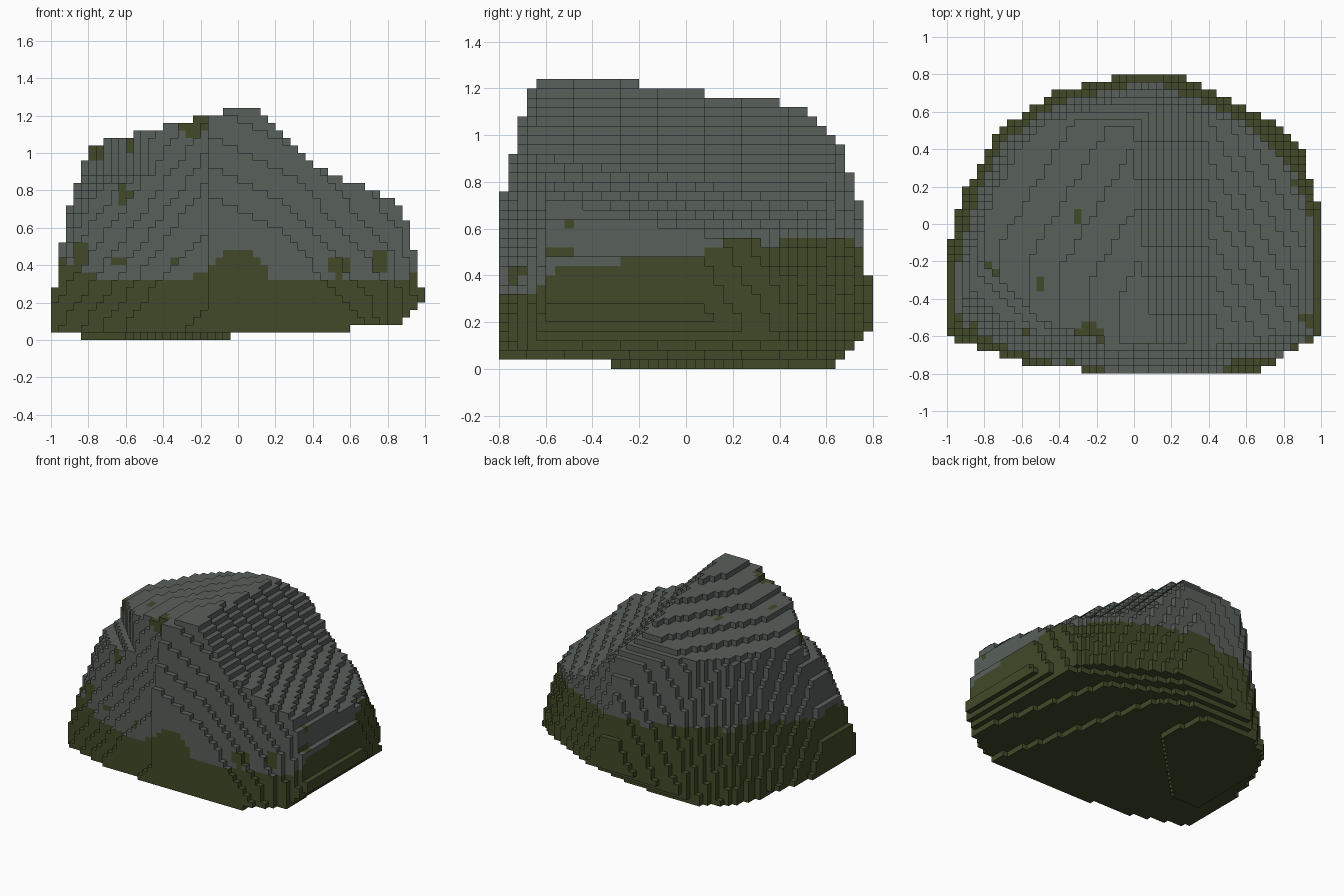
import bpy
import bmesh
from mathutils import Vector, noise

if "Cube" in bpy.data.objects:
    bpy.data.objects.remove(bpy.data.objects["Cube"])

STEP = 0.04
NX, NY, NZ = 50, 40, 31

# Facets of the boulder: a point is inside where a*x + b*y + c*z <= d
FACETS = [
    # gentle crown falling to the right, and the rounded back left slope
    (-0.2, 0.12, 1, 1.19), (-0.25, 0, 1, 1.243), (-1, 0, 1, 1.8),
    (1, 1, 1, 1.75), (1, 1, 0.6, 1.47),
    # back walls
    (0, 1, 0.12, 0.83), (0, 1, 0.4, 1.04), (0, 1, 1, 1.61),
    (-0.27, 1, 0.15, 0.835), (-0.75, 1, 0.15, 1.04), (-1.8, 1, 0.25, 1.82),
    (0.45, 1, 0.25, 0.95), (0.8, 1, 0.3, 1.2), (3, 1, 0.6, 3.18),
    # side walls
    (-1, 0, 0.17, 1.03), (-1, 0, 0.3, 1.11), (-1, 0.25, 0.17, 0.97),
    (1, 0, 0.2, 1.034), (1, 0, 0.4, 1.15),
    # front walls
    (0.12, -1, 0.25, 0.955), (0.25, -1, 0.22, 0.968), (0.55, -1, 0.1, 1.16),
    # undercut below the left and back sides
    (0.115, 0.03, -1, -0.014), (1, 0, -1, 0.765), (0, 1, -1, 0.602), (0.25, 0.5, -1, 0.28),
]

# The left slope is hollow: steep near the crown, then shallow
LEFT_SLOPES = [(1, 0.22, 1, 1.217), (0.43, 0.2, 1, 0.985)]

# Facets that only cut the front right part, beside the vertical front ridge
RIDGE_X = -0.16
SHOULDER_FACETS = [(-0.1, -1, 0.1, 0.814), (-0.35, -1, 0.25, 0.97)]

# Loose moss patches above the moss line: centre and radius
PATCHES = [
    ((-0.24, -0.6, 1.17), 0.08), ((-0.61, -0.56, 0.78), 0.05),
    ((-0.62, -0.49, 1.04), 0.07), ((-0.78, -0.25, 1.0), 0.06),
    ((-0.85, -0.56, 0.47), 0.06), ((-0.64, -0.68, 0.42), 0.05),
    ((-0.34, -0.74, 0.42), 0.04), ((0.54, -0.74, 0.39), 0.06),
    ((0.76, -0.67, 0.42), 0.06), ((0.9, -0.53, 0.48), 0.06),
    ((0.89, -0.5, 0.62), 0.04), ((0.5, 0.58, 0.82), 0.05),
    ((-0.3, 0.05, 1.13), 0.04), ((-0.5, -0.33, 1.12), 0.04),
]


def centre(i, j, k):
    return Vector(((i + 0.5 - NX / 2) * STEP, (j + 0.5 - NY / 2) * STEP, (k + 0.5) * STEP))


def below(p, facet):
    a, b, c, d = facet
    return a * p.x + b * p.y + c * p.z <= d


def inside(p):
    x, y, z = p
    if not all(below(p, f) for f in FACETS) or not any(below(p, f) for f in LEFT_SLOPES):
        return False
    if x < RIDGE_X and not all(below(p, f) for f in SHOULDER_FACETS):
        return False
    # ledge below the crown at the front right corner
    t = x + y + 1.02
    if t < 0 and z > min(0.88 + 0.3 * t, 1.21 + 1.8 * t):
        return False
    # thin foot under the rear right part
    if z < STEP:
        return -0.84 < x < 0 and -0.32 < y < 0.64 and y - x > 0.3
    return True


def ramp(value, start, width):
    return min(max((value - start) / width, 0), 1)


def mossy(p):
    x, y, z = p
    line = 0.33 + 0.12 * ramp(y, -0.66, 0.16) + 0.1 * ramp(y, 0, 0.2)
    line += 0.04 * noise.noise(p * 5)
    if y < -0.6 and abs(x) < 0.16:
        line += 0.17 * (1 - abs(x) / 0.16) ** 0.5
    return z < line or any((p - Vector(c)).length < r for c, r in PATCHES)


def material(name, colour):
    mat = bpy.data.materials.new(name)
    mat.use_nodes = True
    mat.diffuse_color = colour
    bsdf = mat.node_tree.nodes["Principled BSDF"]
    bsdf.inputs["Base Color"].default_value = colour
    bsdf.inputs["Roughness"].default_value = 0.9
    return mat


# Fill the grid of blocks
blocks = {(i, j, k) for i in range(NX) for j in range(NY) for k in range(NZ)
          if inside(centre(i, j, k))}

# Skin the blocks: one square for every exposed side
bm = bmesh.new()
corners = {}


def corner(key):
    if key not in corners:
        i, j, k = key
        corners[key] = bm.verts.new(((i - NX / 2) * STEP, (j - NY / 2) * STEP, k * STEP))
    return corners[key]


for block in sorted(blocks):
    for axis in range(3):
        u, v = (axis + 1) % 3, (axis + 2) % 3
        for side in (0, 1):
            beside = list(block)
            beside[axis] += 2 * side - 1
            if tuple(beside) in blocks:
                continue
            ring = []
            for du, dv in ((0, 0), (1, 0), (1, 1), (0, 1)):
                key = list(block)
                key[axis] += side
                key[u] += du
                key[v] += dv
                ring.append(corner(tuple(key)))
            face = bm.faces.new(ring if side else ring[::-1])
            face.material_index = int(mossy(face.calc_center_median()))

mesh = bpy.data.meshes.new("boulder")
bm.to_mesh(mesh)
bm.free()
mesh.materials.append(material("grey stone", (0.098, 0.115, 0.102, 1)))
mesh.materials.append(material("dark moss", (0.053, 0.067, 0.021, 1)))
boulder = bpy.data.objects.new("boulder", mesh)
bpy.context.collection.objects.link(boulder)
